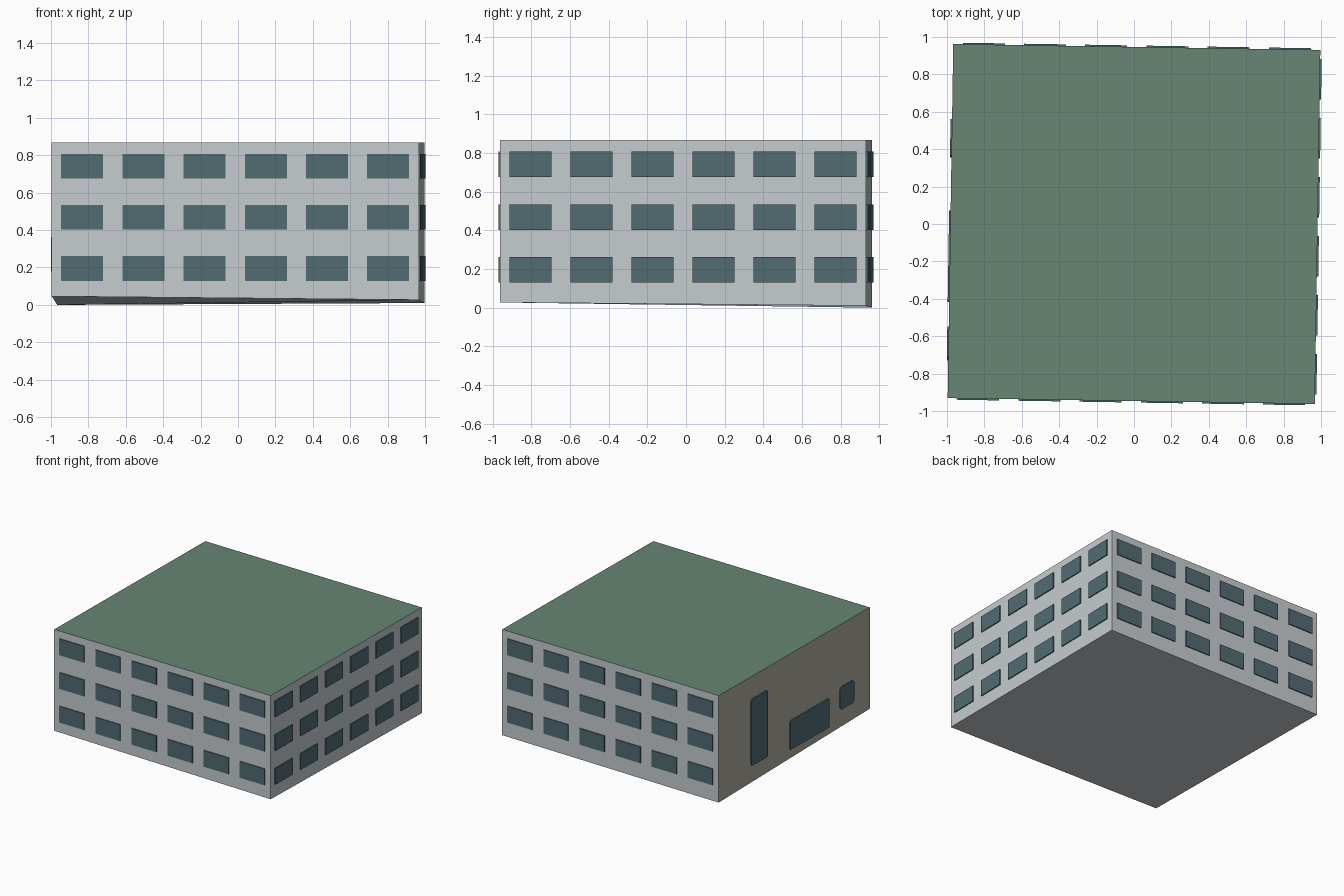
import bpy, bmesh, math
from mathutils import Vector

if "Cube" in bpy.data.objects:
    bpy.data.objects.remove(bpy.data.objects["Cube"])

W, D, H = 0.9815, 0.9465, 0.867     # half width, half depth, height
TURN = math.radians(-0.9)           # block is turned slightly on its plot


def srgb(r, g, b):
    def lin(c):
        c /= 255
        return c / 12.92 if c <= 0.04045 else ((c + 0.055) / 1.055) ** 2.4
    return (lin(r), lin(g), lin(b), 1)


def material(name, rgb):
    m = bpy.data.materials.new(name)
    m.diffuse_color = srgb(*rgb)
    m.use_nodes = True
    m.node_tree.nodes["Principled BSDF"].inputs["Base Color"].default_value = m.diffuse_color
    return m


wall = material("light_grey_wall", (198, 204, 208))
side = material("warm_grey_wall", (176, 172, 160))
roof = material("green_roof", (103, 134, 116))
glass = material("dark_teal_glass", (81, 108, 113))


def add_object(name, bm, mats):
    bmesh.ops.recalc_face_normals(bm, faces=bm.faces)
    me = bpy.data.meshes.new(name)
    bm.to_mesh(me)
    bm.free()
    for m in mats:
        me.materials.append(m)
    ob = bpy.data.objects.new(name, me)
    ob.rotation_euler.z = TURN
    bpy.context.collection.objects.link(ob)
    return ob


# Main block with a base that follows sloping ground
base = {(-1, -1): 0.046, (1, -1): 0.027, (1, 1): 0.01, (-1, 1): 0.0}
bm = bmesh.new()
bmesh.ops.create_cube(bm, size=2)
for v in bm.verts:
    key = (round(v.co.x), round(v.co.y))
    v.co = (key[0] * W, key[1] * D, H if v.co.z > 0 else base[key])
bm.normal_update()
for f in bm.faces:
    if f.normal.z > 0.9:
        f.material_index = 1
    elif f.normal.x < -0.9:
        f.material_index = 2
add_object("building_block", bm, [wall, roof, side])


def plate(bm, normal, dist, u0, u1, z0, z1, cut=0.0):
    """Thin pane on a wall; u runs to the right as seen from outside."""
    n = Vector(normal)
    along = Vector((0, 0, 1)).cross(n)
    if cut:
        pts = [(u0 + cut, z0), (u1 - cut, z0), (u1, z0 + cut), (u1, z1 - cut),
               (u1 - cut, z1), (u0 + cut, z1), (u0, z1 - cut), (u0, z0 + cut)]
    else:
        pts = [(u0, z0), (u1, z0), (u1, z1), (u0, z1)]
    rings = [[bm.verts.new(n * (dist + o) + along * u + Vector((0, 0, z)))
              for u, z in pts] for o in (-0.001, 0.008)]
    bm.faces.new(rings[0][::-1])
    bm.faces.new(rings[1])
    for i in range(len(pts)):
        j = (i + 1) % len(pts)
        bm.faces.new((rings[0][i], rings[0][j], rings[1][j], rings[1][i]))


# Regular window grids on three sides: six columns, three floors
for name, normal, dist, half in (("front", (0, -1, 0), D, W),
                                 ("right", (1, 0, 0), W, D),
                                 ("back", (0, 1, 0), D, W)):
    bm = bmesh.new()
    pitch = half / 3
    for col in range(6):
        mid = -half + pitch * (col + 0.5)
        for floor in range(3):
            z = 0.195 + 0.273 * floor
            plate(bm, normal, dist, mid - pitch * 0.343, mid + pitch * 0.343,
                  z - 0.066, z + 0.066)
    add_object(name + "_windows", bm, [glass])

# Three irregular openings on the left side, from back to front
bm = bmesh.new()
for a, b, z0, z1, cut in ((0.212, 0.321, 0.145, 0.685, 0.012),
                          (0.47, 0.728, 0.092, 0.328, 0.008),
                          (0.798, 0.894, 0.178, 0.362, 0.022)):
    plate(bm, (-1, 0, 0), W, -D + 2 * D * a, -D + 2 * D * b, z0, z1, cut)
add_object("left_openings", bm, [glass])
